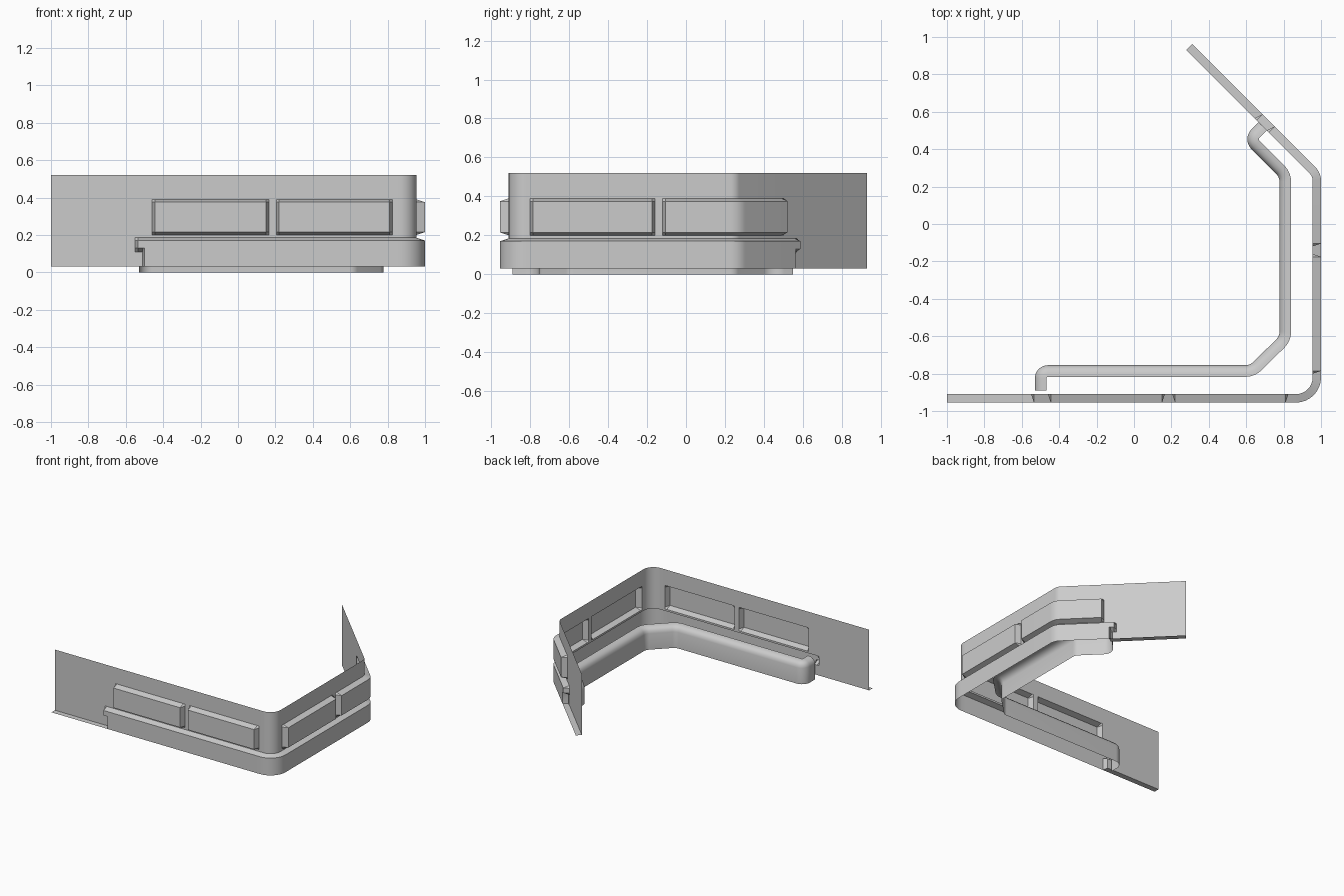
import bpy, math
from mathutils import Vector

if "Cube" in bpy.data.objects:
    bpy.data.objects.remove(bpy.data.objects["Cube"])


def make_path(pts, radii, steps=8):
    """Filleted plan path as a list of (distance, point, outward normal)."""
    P = [Vector(p) for p in pts]
    right = lambda d: Vector((d.y, -d.x))
    d = (P[1] - P[0]).normalized()
    out = [(P[0], right(d))]
    for i in range(1, len(P) - 1):
        a, b = (P[i] - P[i-1]).normalized(), (P[i+1] - P[i]).normalized()
        turn = math.atan2(a.x * b.y - a.y * b.x, a.dot(b))
        r = radii[i-1]
        t = r * math.tan(abs(turn) / 2)
        sgn = 1 if turn > 0 else -1
        centre = P[i] - a * t - right(a) * r * sgn
        for k in range(steps + 1):
            f = turn * k / steps
            n = right(a)
            n = Vector((n.x * math.cos(f) - n.y * math.sin(f),
                        n.x * math.sin(f) + n.y * math.cos(f)))
            out.append((centre + n * r * sgn, n))
    out.append((P[-1], right((P[-1] - P[-2]).normalized())))
    res, s = [], 0
    for i, (p, n) in enumerate(out):
        if i:
            s += (p - out[i-1][0]).length
        res.append((s, p, n))
    return res


def at(path, s):
    for (s0, p0, n0), (s1, p1, n1) in zip(path, path[1:]):
        if s <= s1 + 1e-9 and s1 > s0:
            f = (s - s0) / (s1 - s0)
            return p0.lerp(p1, f), n0.lerp(n1, f)
    return path[-1][1], path[-1][2]


def dist_at(path, x, y):
    total = path[-1][0]
    return min((total * i / 4000 for i in range(4001)),
               key=lambda s: (at(path, s)[0] - Vector((x, y))).length)


def sheet(name, path, cols, rows, offset):
    """Surface swept along the path; offset(s, row index) pushes it outward."""
    cols = sorted(set(round(c, 5) for c in cols))
    verts, faces, m = [], [], len(rows)
    for s in cols:
        p, n = at(path, s)
        for j, z in enumerate(rows):
            q = p + n * offset(s, j)
            verts.append((q.x, q.y, z))
    for i in range(len(cols) - 1):
        for j in range(m - 1):
            a = i * m + j
            faces.append((a, a + m, a + m + 1, a + 1))
    me = bpy.data.meshes.new(name)
    me.from_pydata(verts, [], faces)
    me.validate()
    ob = bpy.data.objects.new(name, me)
    bpy.context.collection.objects.link(ob)
    bpy.ops.object.select_all(action='DESELECT')
    ob.select_set(True)
    bpy.context.view_layer.objects.active = ob
    bpy.ops.object.shade_smooth_by_angle(angle=math.radians(30))
    return ob


# Outer wall: thin sheet with embossed panels, a lower band and a bottom flange
DEPTH, BEV = 0.045, 0.015
wall = make_path([(-1, -.91), (.955, -.91), (.955, .255), (.28, .93)], [.09, .06])
panels = [(dist_at(wall, *a), dist_at(wall, *b)) for a, b in [
    ((-.46, -.91), (.165, -.91)), ((.205, -.91), (.825, -.91)),
    ((.955, -.8), (.955, -.16)), ((.955, -.12), (.71, .50))]]
band = (dist_at(wall, -.5, -.91), dist_at(wall, .68, .53))
rows = [.03, .03, .11, .13, .17, .185, .2, .215, .375, .39, .52]

cols = [s for s, p, n in wall]
for a, b in panels:
    cols += [a, a + BEV, b - BEV, b]
for s, k in ((band[0], -1), (band[1], 1)):
    cols += [s, s + k * .01, s + k * .035, s + k * .05]


def wall_offset(s, j):
    e = 1e-4
    if j == 0:
        return DEPTH
    if j in (1, 2) and band[0] - e <= s <= band[1] + e:
        return DEPTH
    if j in (3, 4) and band[0] - .035 - e <= s <= band[1] + .035 + e:
        return DEPTH
    if j in (7, 8) and any(a + BEV - e <= s <= b - BEV + e for a, b in panels):
        return DEPTH
    return 0


sheet("outer_wall", wall, cols, rows, wall_offset)

# Inner skirt: upright strip with a rounded lip turned toward the wall
skirt = make_path([(-.53, -.89), (-.53, -.755), (.62, -.755), (.778, -.6),
                   (.778, .25), (.575, .453), (.67, .548)],
                  [.07, .06, .06, .06, .075])
lip = [(0, 0), (0, .13), (.006, .152), (.02, .167), (.04, .175), (.062, .177)]
sheet("inner_skirt", skirt, [s for s, p, n in skirt],
      [z for o, z in lip], lambda s, j: lip[j][0])
